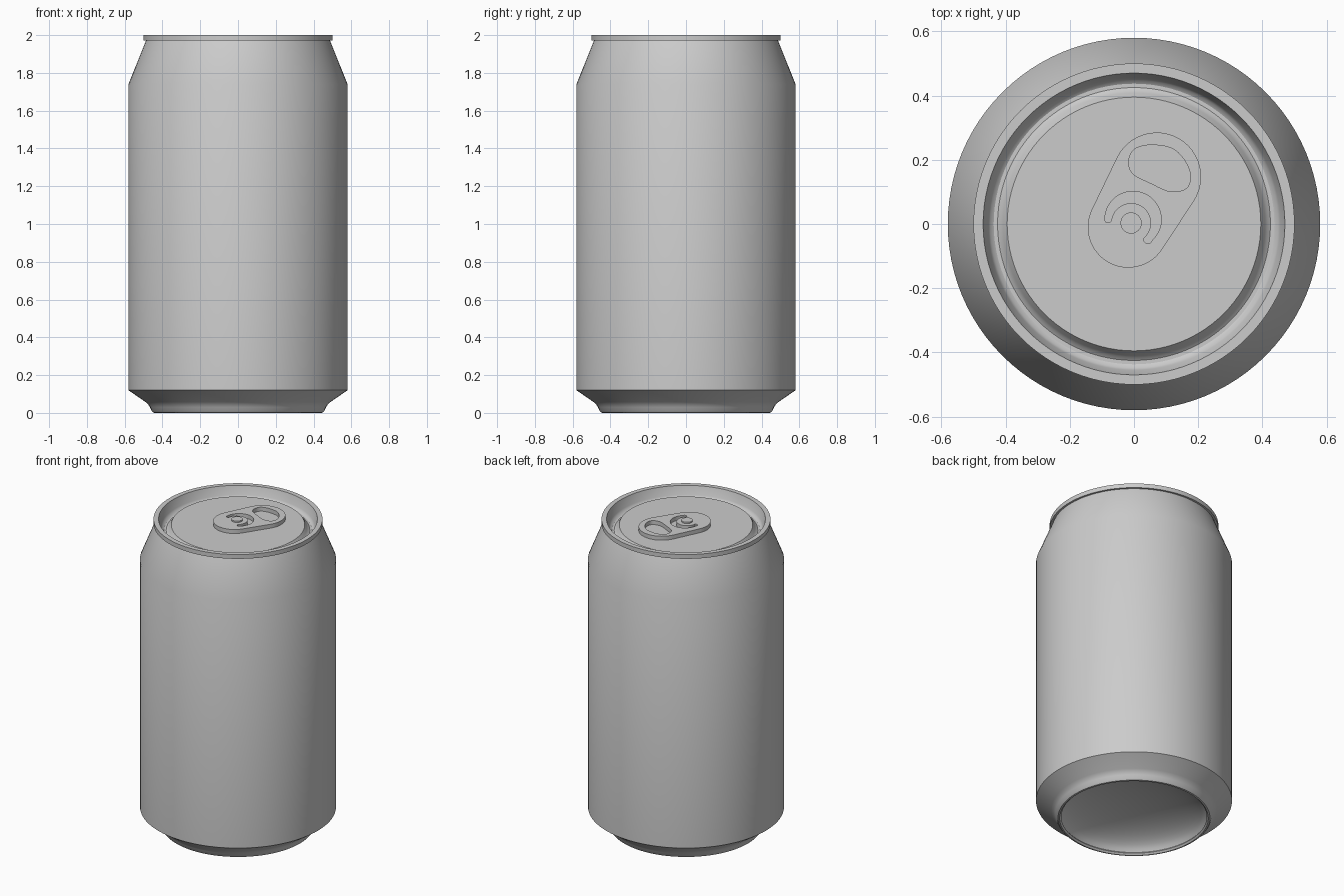
import bpy, bmesh, math
from mathutils import Vector

if "Cube" in bpy.data.objects:
    bpy.data.objects.remove(bpy.data.objects["Cube"], do_unlink=True)

# Single bare metal colour
metal = bpy.data.materials.new("aluminium grey")
metal.use_nodes = True
GREY = (0.6, 0.6, 0.6, 1)
metal.diffuse_color = GREY
metal.node_tree.nodes["Principled BSDF"].inputs["Base Color"].default_value = GREY


def finish(name, mesh):
    mesh.materials.clear()
    mesh.materials.append(metal)
    obj = bpy.data.objects.new(name, mesh)
    bpy.context.collection.objects.link(obj)
    bpy.ops.object.select_all(action="DESELECT")
    obj.select_set(True)
    bpy.context.view_layer.objects.active = obj
    bpy.ops.object.shade_smooth_by_angle(angle=math.radians(32))
    return obj


def lathe(name, profile, sides=96, centre=(0, 0)):
    """Spin (radius, z) points around a vertical axis."""
    bm = bmesh.new()
    verts = [bm.verts.new((r, 0, z)) for r, z in profile]
    edges = [bm.edges.new(pair) for pair in zip(verts, verts[1:])]
    bmesh.ops.spin(bm, geom=verts + edges, cent=(0, 0, 0), axis=(0, 0, 1),
                   angle=math.tau, steps=sides, use_duplicate=False)
    bmesh.ops.remove_doubles(bm, verts=bm.verts, dist=1e-5)
    bmesh.ops.recalc_face_normals(bm, faces=bm.faces)
    bmesh.ops.translate(bm, verts=bm.verts, vec=(*centre, 0))
    mesh = bpy.data.meshes.new(name)
    bm.to_mesh(mesh)
    bm.free()
    return finish(name, mesh)


def arc(centre, radius, start, end, steps=24):
    """Points along an arc, angles in degrees."""
    out = []
    for i in range(steps + 1):
        a = math.radians(start + (end - start) * i / steps)
        out.append(Vector(centre) + radius * Vector((math.cos(a), math.sin(a))))
    return out


def smooth_loop(points, steps=6):
    """Closed Catmull-Rom loop through the points."""
    pts = [Vector(p) for p in points]
    n, out = len(pts), []
    for i in range(n):
        a, b, c, d = (pts[(i + k - 1) % n] for k in range(4))
        for s in range(steps):
            t = s / steps
            out.append(0.5 * (2 * b + (c - a) * t + (2 * a - 5 * b + 4 * c - d) * t * t
                              + (3 * b - a - 3 * c + d) * t ** 3))
    return out


def plate(name, loops, z_low, z_high):
    """Flat plate from an outline with holes."""
    curve = bpy.data.curves.new(name, "CURVE")
    curve.dimensions, curve.fill_mode = "2D", "BOTH"
    curve.extrude = (z_high - z_low) / 2
    for loop in loops:
        spline = curve.splines.new("POLY")
        spline.points.add(len(loop) - 1)
        for point, co in zip(spline.points, loop):
            point.co = (co.x, co.y, 0, 1)
        spline.use_cyclic_u = True
    helper = bpy.data.objects.new(name + "_outline", curve)
    bpy.context.collection.objects.link(helper)
    graph = bpy.context.evaluated_depsgraph_get()
    mesh = bpy.data.meshes.new_from_object(helper.evaluated_get(graph))
    bpy.data.objects.remove(helper, do_unlink=True)
    bm = bmesh.new()
    bm.from_mesh(mesh)
    bmesh.ops.remove_doubles(bm, verts=bm.verts, dist=1e-5)
    bmesh.ops.recalc_face_normals(bm, faces=bm.faces)
    bmesh.ops.translate(bm, verts=bm.verts, vec=(0, 0, (z_low + z_high) / 2))
    bm.to_mesh(mesh)
    bm.free()
    return finish(name, mesh)


# Can: domed base, foot, straight wall, neck, rolled rim, groove and lid panel
FOOT, DOME, PANEL = 0.44, 0.14, 1.962
dome = [(FOOT * math.sin(a), DOME * math.cos(a))
        for a in (math.pi / 2 * i / 12 for i in range(12))]
foot = [(0.43, 0.01), (0.44, 0), (0.45, 0.002), (0.458, 0.012), (0.466, 0.03),
        (0.476, 0.046), (0.49, 0.058)]
wall = [(0.58, 0.12), (0.58, 1.74), (0.487, 1.972)]
rim = [(0.5, 1.972), (0.5, 2.0), (0.47, 2.0), (0.455, 1.945)]
groove = [(0.448, 1.932), (0.437, 1.925), (0.425, 1.925), (0.415, 1.932),
          (0.408, 1.942), (0.395, PANEL)]
lathe("can_body", dome + foot + wall + rim + groove + [(0, PANEL)])

# Pull tab: tapered rounded outline with finger hole and crescent slot
low, high = Vector((-0.018, -0.01)), Vector((0.071, 0.147))
r_low, r_high = 0.126, 0.138
axis = high - low
heading = math.degrees(math.atan2(axis.y, axis.x))
spread = 90 + math.degrees(math.asin((r_high - r_low) / axis.length))
outline = (arc(high, r_high, heading - spread, heading + spread)
           + arc(low, r_low, heading + spread, heading + 360 - spread))
finger_hole = smooth_loop([(-0.016, 0.2), (0.005, 0.235), (0.06, 0.246), (0.128, 0.23),
                           (0.172, 0.17), (0.167, 0.115), (0.115, 0.101),
                           (0.05, 0.128), (-0.005, 0.158)])
rivet_at = (-0.009, 0.003)
slot_outer = arc((-0.003, 0.014), 0.088, -48, 174)
slot_inner = arc(rivet_at, 0.062, 174, -50)


def round_end(a, b):
    """Half circle joining two slot corners."""
    mid, arm = (a + b) / 2, a - b
    start = math.degrees(math.atan2(arm.y, arm.x))
    return arc(mid, arm.length / 2, start, start + 180, 8)[1:-1]


slot = (slot_outer + round_end(slot_outer[-1], slot_inner[0])
        + slot_inner + round_end(slot_inner[-1], slot_outer[0]))
plate("pull_tab", [outline, finger_hole, slot], PANEL, 1.988)

# Rivet holding the tab
lathe("rivet", [(0.033, PANEL), (0.033, 1.997), (0, 1.997)], 32, rivet_at)
